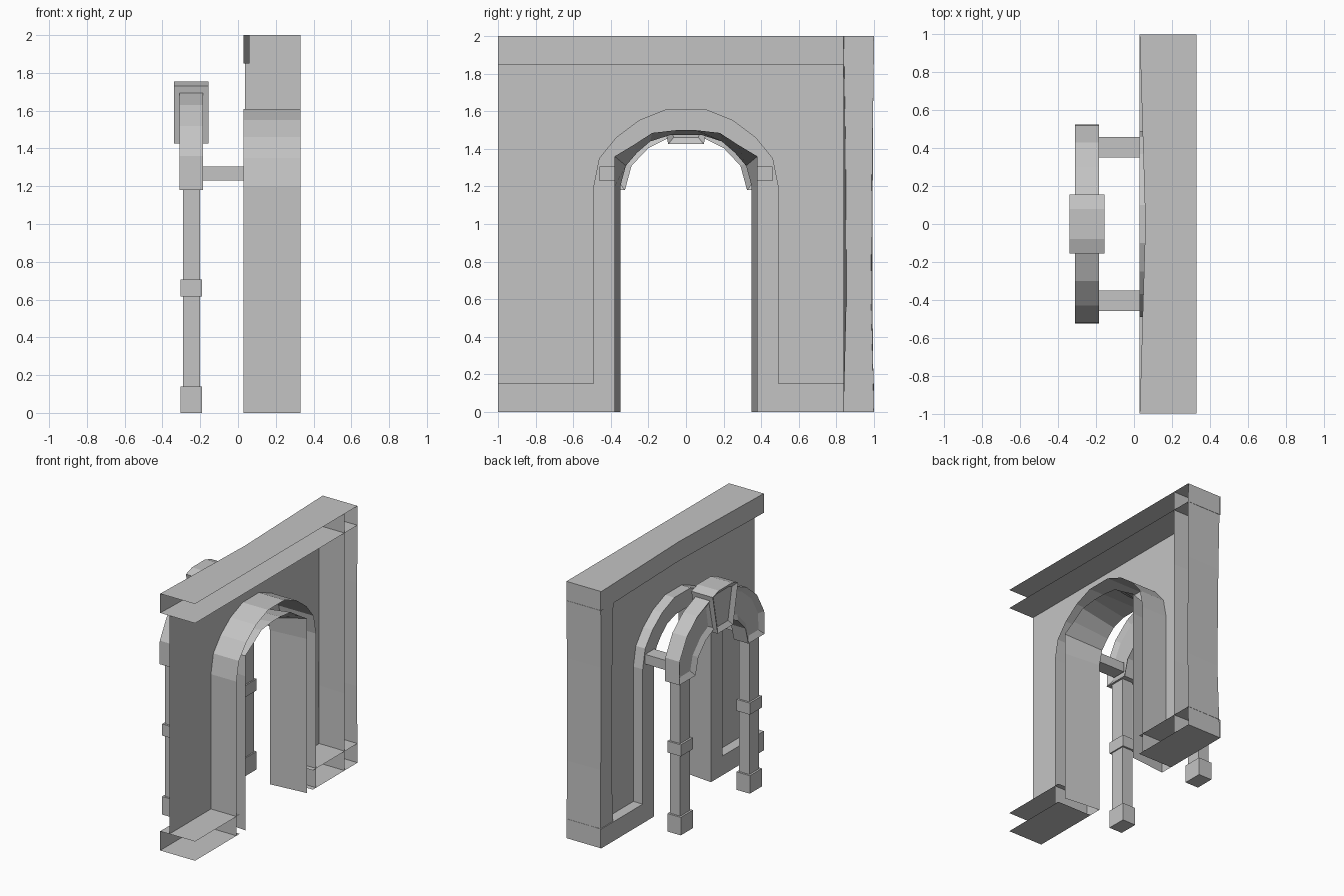
import bpy
import bmesh

if "Cube" in bpy.data.objects:
    bpy.data.objects.remove(bpy.data.objects["Cube"])

stone = bpy.data.materials.new("grey stone")
stone.use_nodes = True
GREY = (0.55, 0.55, 0.55, 1)
stone.diffuse_color = GREY
stone.node_tree.nodes["Principled BSDF"].inputs["Base Color"].default_value = GREY


def finish(name, bm):
    mesh = bpy.data.meshes.new(name)
    bm.to_mesh(mesh)
    bm.free()
    mesh.materials.append(stone)
    obj = bpy.data.objects.new(name, mesh)
    bpy.context.collection.objects.link(obj)
    return obj


def loft(name, rows):
    """Open sheet of quads joining successive rows of points."""
    bm = bmesh.new()
    grid = [[bm.verts.new(p) for p in row] for row in rows]
    for a, b in zip(grid, grid[1:]):
        for i in range(len(a) - 1):
            bm.faces.new((a[i], a[i + 1], b[i + 1], b[i]))
    bmesh.ops.recalc_face_normals(bm, faces=bm.faces)
    return finish(name, bm)


def prism(name, outline, x0, x1, border=0, depth=0):
    """Solid with a y-z outline between two x planes, optionally with sunk panels."""
    bm = bmesh.new()
    a = [bm.verts.new((x0, y, z)) for y, z in outline]
    b = [bm.verts.new((x1, y, z)) for y, z in outline]
    ends = [bm.faces.new(a), bm.faces.new(b[::-1])]
    n = len(a)
    for i in range(n):
        j = (i + 1) % n
        bm.faces.new((a[j], a[i], b[i], b[j]))
    bmesh.ops.recalc_face_normals(bm, faces=bm.faces)
    if border:
        bmesh.ops.inset_individual(bm, faces=ends, thickness=border, use_even_offset=True)
        for f in ends:
            push = f.normal * -depth
            bmesh.ops.translate(bm, verts=f.verts, vec=push)
    return finish(name, bm)


def box(name, x0, x1, y0, y1, z0, z1):
    return prism(name, [(y0, z0), (y1, z0), (y1, z1), (y0, z1)], x0, x1)


def mirrored(half):
    """Full arch polyline from the half on the +y side, apex last."""
    return half + [(-y, z) for y, z in reversed(half) if y]


FRONT, PANEL, BACK = 0.03, 0.11, 0.33

# Wall surround of the doorway: outer rim, front face and tapered jamb
outer = mirrored([(.49, 0), (.49, 1.2), (.46, 1.35), (.37, 1.46), (.25, 1.55), (.1, 1.61)])
inner_front = mirrored([(.35, 0), (.35, 1.2), (.32, 1.31), (.26, 1.38), (.19, 1.44), (.08, 1.475)])
inner_back = mirrored([(.38, 0), (.38, 1.2), (.38, 1.36), (.28, 1.42), (.18, 1.485), (.05, 1.5)])
loft("doorway_surround", [[(x, y, z) for y, z in line] for x, line in
     ((BACK, outer), (FRONT, outer), (FRONT, inner_front), (BACK, inner_back))])

# Recessed wall panel around the doorway
bm = bmesh.new()
rim = [(y, max(z, .15)) for y, z in outer]
edge = [(-1, .15), (-1, 1.85), (.84, 1.85), (.84, .15)]
bm.faces.new([bm.verts.new((PANEL, y, z)) for y, z in edge + rim])
finish("wall_panel", bm)


# Horizontal trims, open at the back
def trim(name, z0, z1, stations):
    loft(name, [[(BACK, y, z0), (x, y, z0), (x, y, z1), (BACK, y, z1)] for y, x in stations])


trim("top_beam", 1.85, 2, [(-1, FRONT), (0, .06), (1, FRONT)])
trim("right_base", 0, .15, [(-1, FRONT), (-.45, FRONT)])
trim("left_base", 0, .15, [(.45, FRONT), (1, FRONT)])

# Pilaster closing the one finished end, slightly worn at mid height
loft("end_pilaster", [[(BACK, .84, z), (x, .84 + d, z), (x, 1 - d, z), (BACK, 1 - d / 2, z)]
     for z, x, d in ((0, .035, 0), (.6, .045, .015), (1.4, .04, .01), (2, .035, 0))])

# Freestanding arch: sunk-panel halves on slim columns, tied back to the wall
half = [(.325, 1.18), (.525, 1.18), (.52, 1.36), (.43, 1.52), (.3, 1.63), (.13, 1.7),
        (.09, 1.46), (.2, 1.405), (.29, 1.31)]
for side, s in (("left", 1), ("right", -1)):
    prism(side + "_arch_half", [(s * y, z) for y, z in half], -.31, -.185, .04, .025)
    c = s * .425
    box(side + "_column_shaft", -.29, -.2, c - .06, c + .06, .1, 1.2)
    for part, z0, z1 in (("base", 0, .14), ("band", .615, .705)):
        box(f"{side}_column_{part}", -.305, -.19, c - .075, c + .075, z0, z1)
    box(side + "_tie", -.2, .04, s * .405 - .055, s * .405 + .055, 1.23, 1.305)

# Keystone
prism("keystone", [(-.095, 1.425), (.095, 1.425), (.155, 1.73), (.08, 1.755),
                   (-.08, 1.755), (-.155, 1.73)], -.34, -.155, .035, .025)
